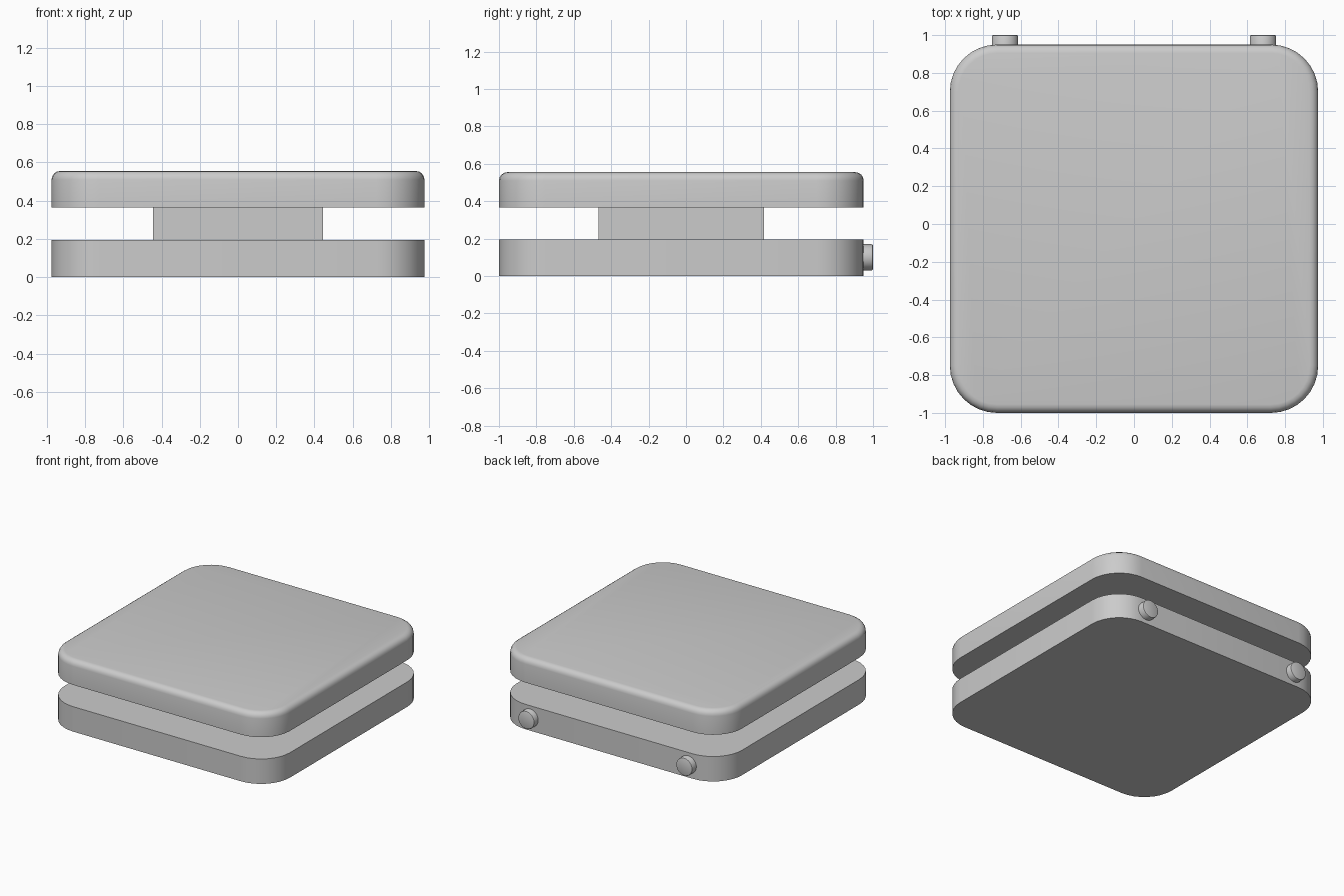
import bpy, bmesh, math
from mathutils import Matrix, Vector

if "Cube" in bpy.data.objects:
    bpy.data.objects.remove(bpy.data.objects["Cube"])

CY = -0.025  # body centre in y


def finish(bm, name, smooth=True):
    mesh = bpy.data.meshes.new(name)
    bm.to_mesh(mesh)
    bm.free()
    ob = bpy.data.objects.new(name, mesh)
    bpy.context.collection.objects.link(ob)
    if smooth:
        bpy.ops.object.select_all(action='DESELECT')
        ob.select_set(True)
        bpy.context.view_layer.objects.active = ob
        bpy.ops.object.shade_smooth_by_angle(angle=math.radians(35))
    return ob


def box(name, width, depth, z0, z1, corner=0, rim=0):
    """Box with optional rounded upright corners and rounded top rim."""
    bm = bmesh.new()
    bmesh.ops.create_cube(bm, size=1)
    bmesh.ops.scale(bm, vec=(width, depth, z1 - z0), verts=bm.verts)
    bmesh.ops.translate(bm, vec=(0, CY, (z0 + z1) / 2), verts=bm.verts)
    if corner:
        upright = [e for e in bm.edges
                   if abs(e.verts[0].co.z - e.verts[1].co.z) > 0.01]
        bmesh.ops.bevel(bm, geom=upright, offset=corner, segments=8,
                        profile=0.5, affect='EDGES')
    if rim:
        top = [e for e in bm.edges
               if all(abs(v.co.z - z1) < 1e-4 for v in e.verts)]
        bmesh.ops.bevel(bm, geom=top, offset=rim, segments=4,
                        profile=0.5, affect='EDGES')
    return finish(bm, name, smooth=bool(corner))


# Two rounded plates joined by a square block
box("base_plate", 1.95, 1.95, 0.0, 0.195, corner=0.25)
box("spacer_block", 0.89, 0.885, 0.19, 0.37)
box("top_plate", 1.95, 1.95, 0.365, 0.555, corner=0.25, rim=0.045)

# Round buttons on the back edge, with a slightly eased outer rim
for side, label in ((-1, "left"), (1, "right")):
    bm = bmesh.new()
    bmesh.ops.create_cone(bm, cap_ends=True, segments=32,
                          radius1=0.07, radius2=0.07, depth=0.1)
    rim = [e for e in bm.edges if all(v.co.z > 0 for v in e.verts)]
    bmesh.ops.bevel(bm, geom=rim, offset=0.008, segments=2,
                    profile=0.5, affect='EDGES')
    bmesh.ops.transform(bm, verts=bm.verts,
                        matrix=Matrix.Translation(Vector((side * 0.683, 0.95, 0.1)))
                        @ Matrix.Rotation(-math.pi / 2, 4, 'X'))
    finish(bm, "back_button_" + label)
